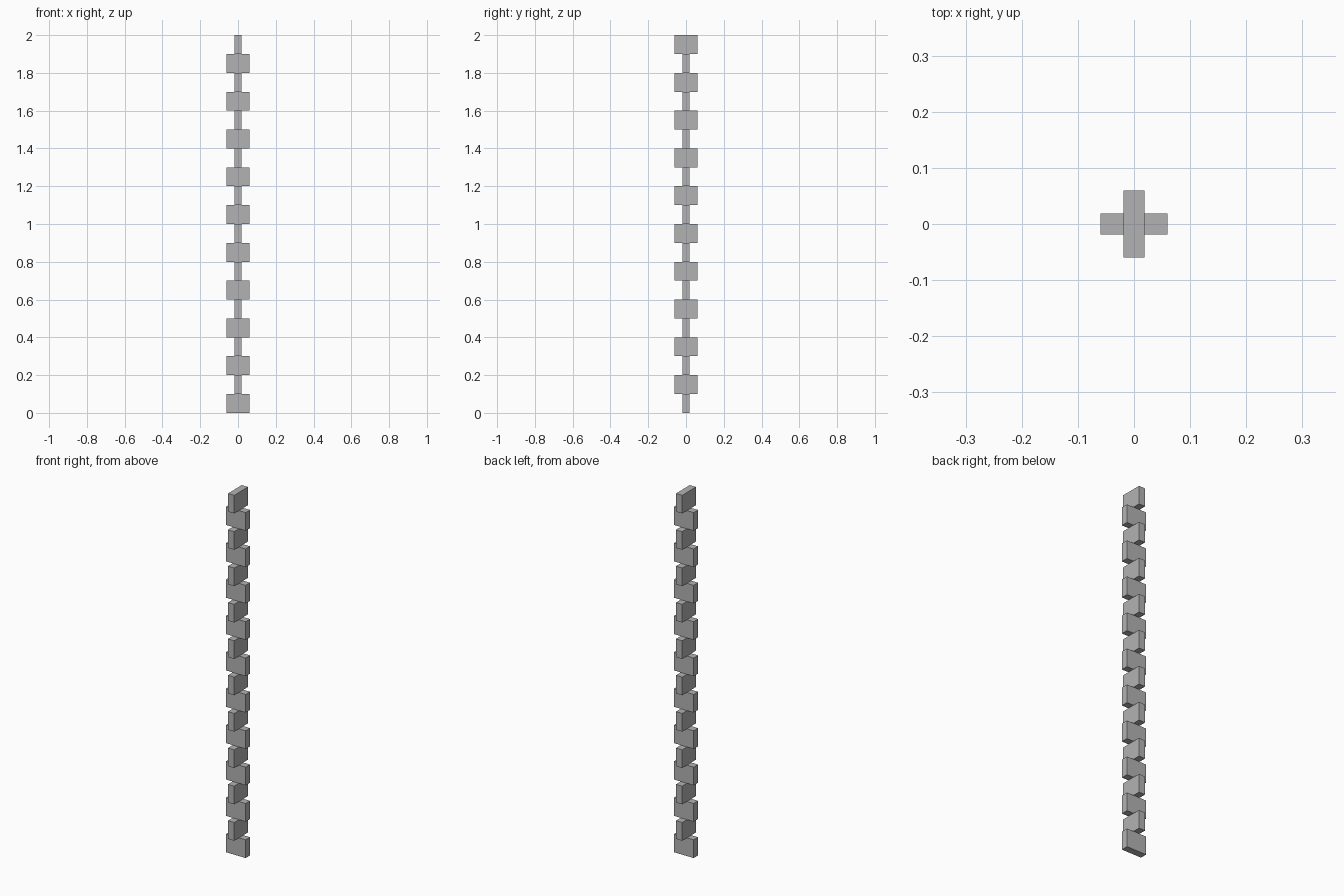
import bpy
import math

cube = bpy.data.objects.get("Cube")
if cube:
    bpy.data.objects.remove(cube, do_unlink=True)

LINKS = 20
HEIGHT = 2.0 / LINKS
WIDTH = 0.12
THICK = 0.038

# Plain grey metal
grey = bpy.data.materials.new("grey_metal")
grey.use_nodes = True
colour = (0.45, 0.45, 0.45, 1.0)
grey.diffuse_color = colour
grey.node_tree.nodes["Principled BSDF"].inputs["Base Color"].default_value = colour


def add_link(index):
    """One flat block; every second block is turned a quarter turn."""
    size = (WIDTH, THICK) if index % 2 == 0 else (THICK, WIDTH)
    bpy.ops.mesh.primitive_cube_add(size=1, location=(0, 0, (index + 0.5) * HEIGHT))
    link = bpy.context.object
    link.name = f"chain_link_{index + 1}"
    link.scale = (*size, HEIGHT)
    bpy.ops.object.transform_apply(location=False, rotation=False, scale=True)
    link.data.materials.append(grey)


# Hanging chain of alternating links
for i in range(LINKS):
    add_link(i)
